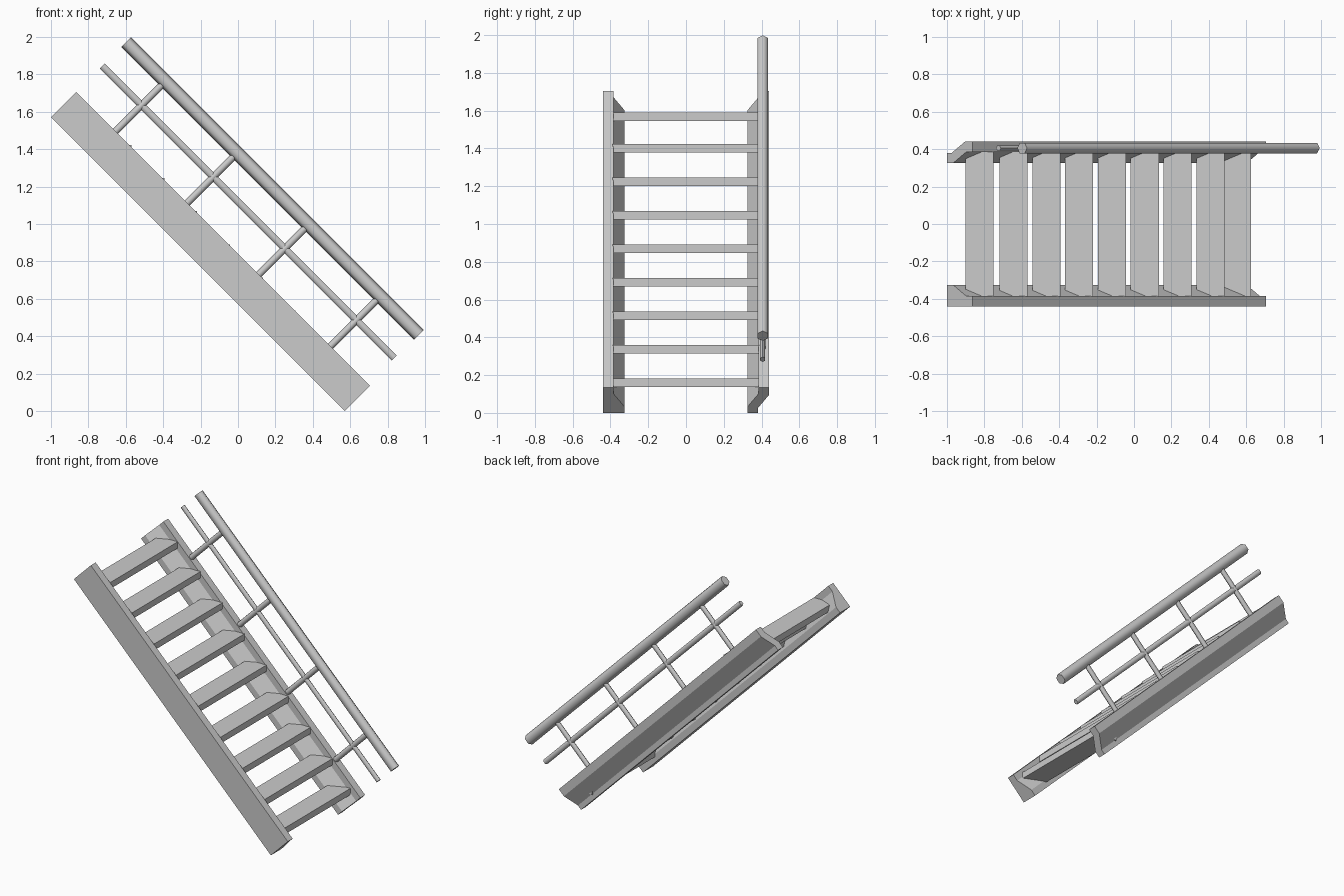
import bpy, bmesh, math
from mathutils import Matrix

if "Cube" in bpy.data.objects:
    bpy.data.objects.remove(bpy.data.objects["Cube"])

# Slope frame: local x runs down the stair, local z is perpendicular to the slope
SLOPE = Matrix.Rotation(math.radians(45), 4, 'Y')
R2 = math.sqrt(2)


def extrude(name, ring0, offset, matrix=SLOPE, smooth=False):
    """Extrude a closed ring of points by an offset vector."""
    bm = bmesh.new()
    a = [bm.verts.new(p) for p in ring0]
    b = [bm.verts.new([c + d for c, d in zip(p, offset)]) for p in ring0]
    n = len(a)
    bm.faces.new(a)
    bm.faces.new(b[::-1])
    for i in range(n):
        bm.faces.new((a[i], b[i], b[(i + 1) % n], a[(i + 1) % n]))
    bmesh.ops.recalc_face_normals(bm, faces=bm.faces)
    bmesh.ops.transform(bm, matrix=matrix, verts=bm.verts)
    me = bpy.data.meshes.new(name)
    bm.to_mesh(me)
    bm.free()
    ob = bpy.data.objects.new(name, me)
    bpy.context.collection.objects.link(ob)
    if smooth:
        bpy.context.view_layer.objects.active = ob
        ob.select_set(True)
        bpy.ops.object.shade_smooth_by_angle(angle=math.radians(70))
        ob.select_set(False)
    return ob


def stringer(name, profile):
    extrude(name, [(-1.817, y, 0.403 + n) for y, n in profile], (2.22, 0, 0))


def hexagon(ru, rv):
    return [(ru * math.cos(k * math.pi / 3), rv * math.sin(k * math.pi / 3) / math.sin(math.pi / 3))
            for k in range(6)]


# Stringers: solid front one, Z-section back one
stringer("front_stringer", [(-.44, 0), (-.325, 0), (-.325, .045), (-.385, .145),
                            (-.385, .191), (-.44, .191)])
stringer("back_stringer", [(.325, 0), (.38, 0), (.38, .035), (.44, .135),
                           (.44, .191), (.385, .191), (.385, .145), (.325, .045)])

# Treads
for i in range(9):
    x = (-.825 + .1755 * i + .01 * (i > 0 and i < 8) - .028 * (i == 8)) - .005 * (0 < i < 8)
    z = 1.567 if i == 0 else 1.578 - .1774 * i
    w, h = .075, .023
    extrude(f"tread_{i + 1}", [(x - w, -.388, z - h), (x + w, -.388, z - h),
                               (x + w, -.388, z + h), (x - w, -.388, z + h)],
            (0, .776, 0), Matrix.Identity(4))

# Handrail and mid rail
RAIL_Y = .406


def rail(name, x0, z0, x1, z1, rn, ry):
    s0, s1 = (x0 - z0) / R2, (x1 - z1) / R2
    n = (x0 + z0) / R2
    extrude(name, [(s0, RAIL_Y + v, n + u) for u, v in hexagon(rn, ry)],
            (s1 - s0, 0, 0), smooth=True)


rail("handrail", -.598, 1.972, .967, .408, .037, .028)
rail("mid_rail", -.725, 1.845, .837, .284, .019, .013)

# Railing posts
for i in range(4):
    s = (-.655 - 1.495) / R2 + i * .383 * R2
    extrude(f"railing_post_{i + 1}", [(s + u, RAIL_Y + v, .585) for u, v in hexagon(.019, .014)],
            (0, 0, .375), smooth=True)
